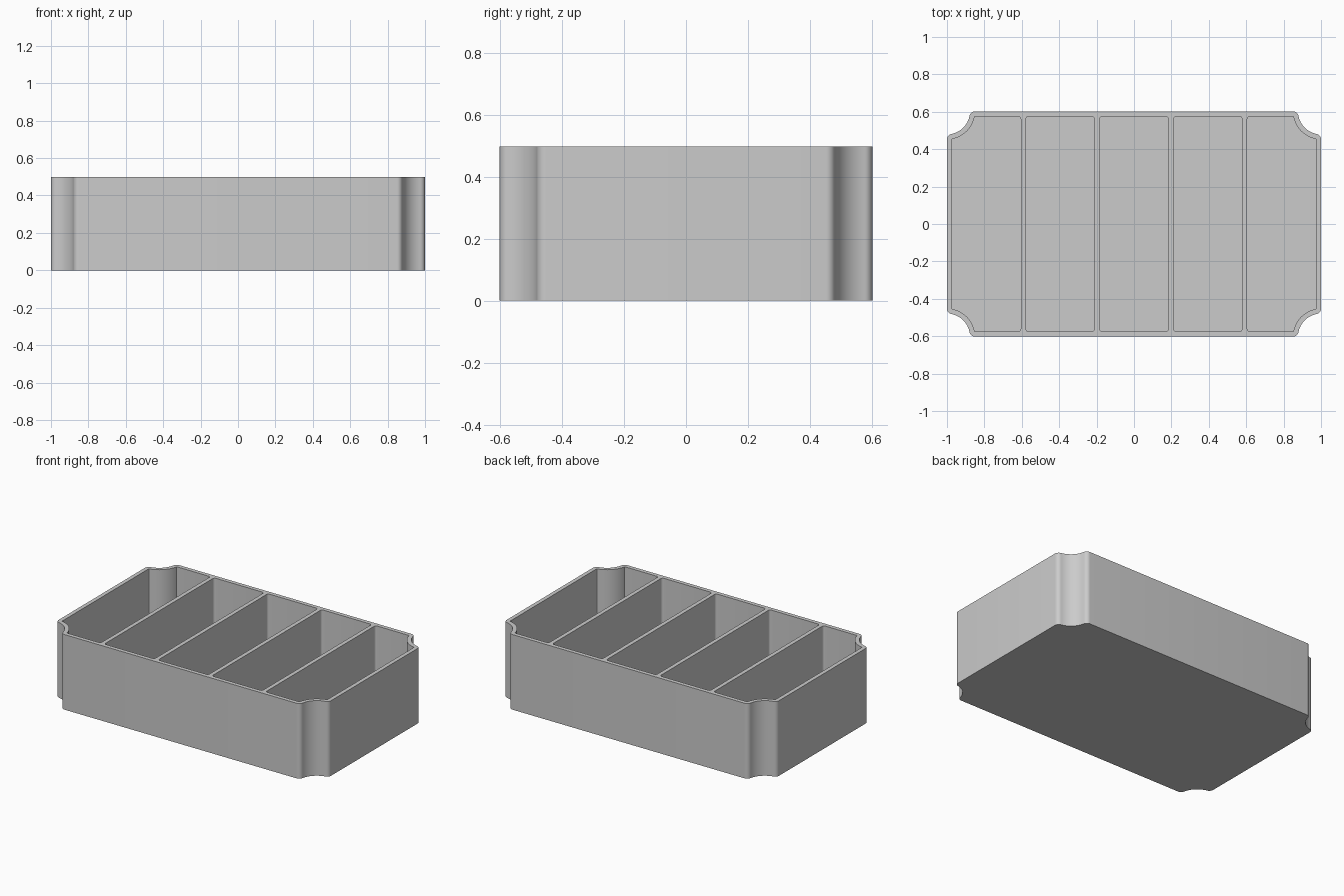
import bpy, bmesh
from math import sin, cos, pi, atan2, sqrt
from mathutils import Vector

if "Cube" in bpy.data.objects:
    bpy.data.objects.remove(bpy.data.objects["Cube"])

HALF_X, HALF_Y, HEIGHT = 1.0, 0.602, 0.498
WALL, FLOOR = 0.027, 0.027
SCOOP, ROUND, CELLS = 0.123, 0.03, 5


def arc(cx, cy, r, a0, a1, n):
    return [Vector((cx + r * cos(a0 + (a1 - a0) * i / n),
                    cy + r * sin(a0 + (a1 - a0) * i / n))) for i in range(n + 1)]


def scooped_corner(inset):
    """Corner in the +x +y quadrant, counter-clockwise, moved inward by inset."""
    r, big = ROUND - inset, SCOOP + inset
    reach = sqrt((SCOOP + ROUND) ** 2 - ROUND ** 2)
    tilt = atan2(ROUND, reach)
    side = arc(HALF_X - ROUND, HALF_Y - reach, r, 0, pi / 2 - tilt, 8)
    scoop = arc(HALF_X, HALF_Y, big, 1.5 * pi - tilt, pi + tilt, 20)
    front = arc(HALF_X - reach, HALF_Y - ROUND, r, tilt, pi / 2, 8)
    return side + scoop[1:-1] + front


def round_corner(x, y):
    r = 0.015
    return arc(x - r, y - r, r, 0, pi / 2, 6)


def mirrored(points, sx, sy):
    out = [Vector((p.x * sx, p.y * sy)) for p in points]
    return out if sx * sy > 0 else out[::-1]


def add_prism(bm, outline, z0, z1):
    base = bm.faces.new([bm.verts.new((p.x, p.y, z0)) for p in outline])
    top = bmesh.ops.extrude_face_region(bm, geom=[base])
    verts = [v for v in top["geom"] if isinstance(v, bmesh.types.BMVert)]
    bmesh.ops.translate(bm, verts=verts, vec=(0, 0, z1 - z0))


def make_object(name, bm):
    bmesh.ops.recalc_face_normals(bm, faces=bm.faces[:])
    mesh = bpy.data.meshes.new(name)
    bm.to_mesh(mesh)
    bm.free()
    obj = bpy.data.objects.new(name, mesh)
    bpy.context.collection.objects.link(obj)
    return obj


# Solid tray body with scooped corners
corner = scooped_corner(0)
outline = []
for sx, sy in ((1, 1), (-1, 1), (-1, -1), (1, -1)):
    outline += mirrored(corner, sx, sy)
bm = bmesh.new()
add_prism(bm, outline, 0, HEIGHT)
tray = make_object("divided_tray", bm)

# Compartment cutters: equal cells, the end ones follow the scooped corners
pitch = (2 * HALF_X - WALL) / CELLS
half = (pitch - WALL) / 2
bm = bmesh.new()
for i in range(CELLS):
    mid = (i - (CELLS - 1) / 2) * pitch
    pocket = []
    for sx, sy in ((1, 1), (-1, 1), (-1, -1), (1, -1)):
        outer = (i == 0 and sx < 0) or (i == CELLS - 1 and sx > 0)
        shape = scooped_corner(WALL) if outer else round_corner(mid * sx + half, HALF_Y - WALL)
        pocket += mirrored(shape, sx, sy)
    add_prism(bm, pocket, FLOOR, HEIGHT + 0.1)
cutter = make_object("compartment_cutter", bm)
cutter.hide_render = True

# Cut the compartments and drop the cutter
cut = tray.modifiers.new("compartments", "BOOLEAN")
cut.operation, cut.solver, cut.object = "DIFFERENCE", "EXACT", cutter
bpy.context.view_layer.objects.active = tray
tray.select_set(True)
bpy.ops.object.modifier_apply(modifier=cut.name)
bpy.data.objects.remove(cutter)

# Plain grey finish, smooth on the curved corners
grey = bpy.data.materials.new("plain_grey")
grey.use_nodes = True
colour = (0.6, 0.6, 0.6, 1)
grey.diffuse_color = colour
grey.node_tree.nodes["Principled BSDF"].inputs["Base Color"].default_value = colour
tray.data.materials.clear()
tray.data.materials.append(grey)
bpy.ops.object.select_all(action="DESELECT")
tray.select_set(True)
bpy.ops.object.shade_smooth_by_angle(angle=pi / 6)
